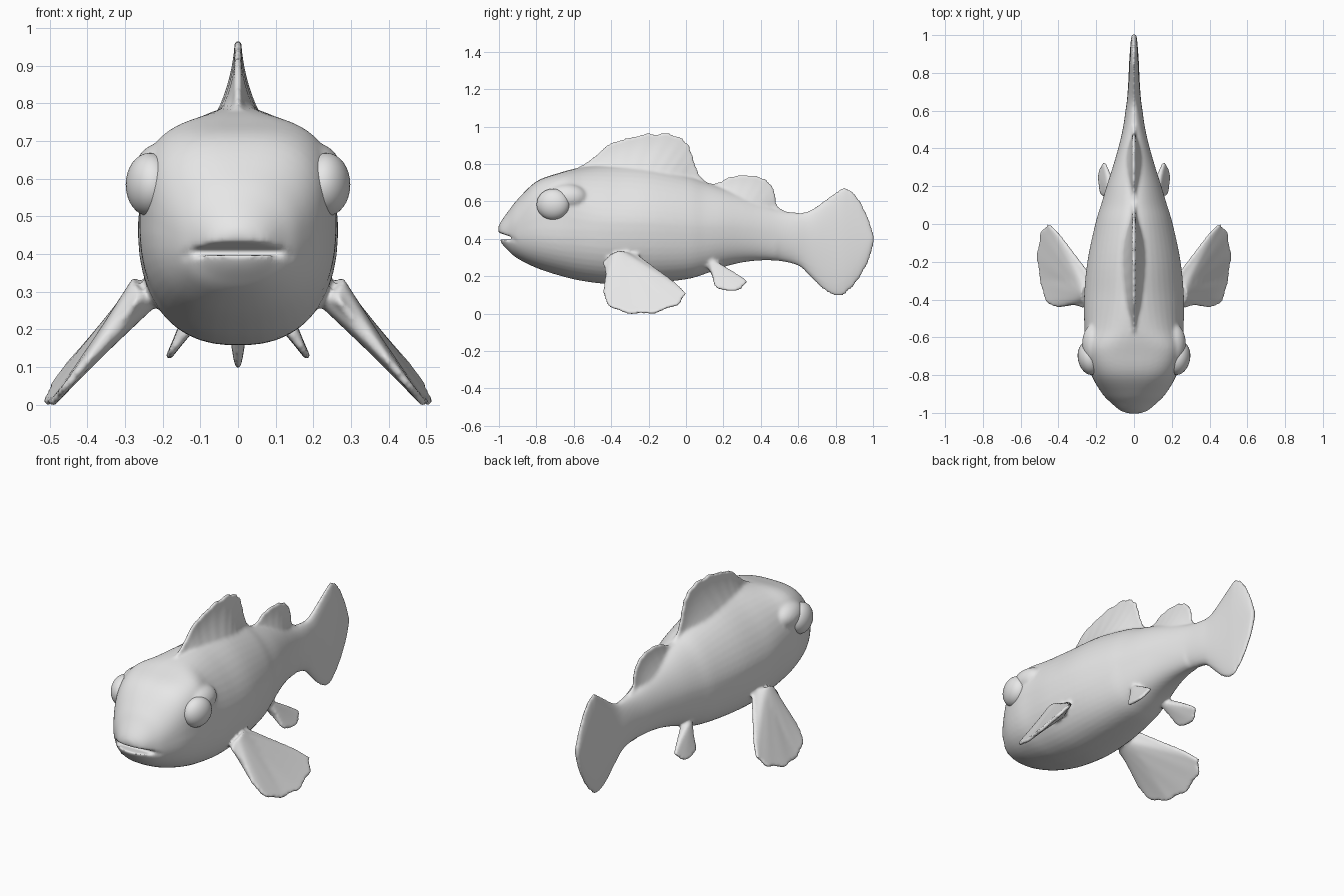
import bpy, bmesh, math
from mathutils import Vector

if "Cube" in bpy.data.objects:
    bpy.data.objects.remove(bpy.data.objects["Cube"])

grey = bpy.data.materials.new("plain_grey")
grey.diffuse_color = (0.8, 0.8, 0.8, 1)
grey.use_nodes = True
grey.node_tree.nodes["Principled BSDF"].inputs["Base Color"].default_value = grey.diffuse_color


def spline(points, steps):
    """Catmull-Rom curve through tuples of any length."""
    pts = [Vector(p) for p in points]
    pts = [pts[0] * 2 - pts[1]] + pts + [pts[-1] * 2 - pts[-2]]
    out = []
    for i in range(1, len(pts) - 2):
        a, b, c, d = pts[i - 1:i + 3]
        for k in range(steps):
            t = k / steps
            out.append(0.5 * (2 * b + (c - a) * t + (2 * a - 5 * b + 4 * c - d) * t * t
                              + (3 * b - a - 3 * c + d) * t ** 3))
    return out + [pts[-2]]


def finish(name, bm):
    bmesh.ops.remove_doubles(bm, verts=bm.verts, dist=0.0002)
    bmesh.ops.recalc_face_normals(bm, faces=bm.faces)
    me = bpy.data.meshes.new(name)
    bm.to_mesh(me)
    bm.free()
    ob = bpy.data.objects.new(name, me)
    bpy.context.collection.objects.link(ob)
    me.materials.append(grey)
    return ob


def bridge(bm, rings):
    """Skin closed rings of vertices and cap both ends."""
    n = len(rings[0])
    for a, b in zip(rings, rings[1:]):
        for i in range(n):
            j = (i + 1) % n
            bm.faces.new((a[i], a[j], b[j], b[i]))
    bm.faces.new(rings[0])
    bm.faces.new(rings[-1])


# Body and tail: y, top z, bottom z, half width, squareness of the upper half
stations = [
    (-1.004, 0.465, 0.425, 0.025, 2.0), (-0.988, 0.495, 0.38, 0.072, 2.0),
    (-0.95, 0.548, 0.336, 0.118, 2.1), (-0.9, 0.612, 0.295, 0.167, 2.3),
    (-0.8, 0.707, 0.245, 0.226, 3.0), (-0.68, 0.752, 0.205, 0.257, 3.4),
    (-0.56, 0.782, 0.176, 0.262, 2.2), (-0.4, 0.795, 0.158, 0.265, 1.7),
    (-0.2, 0.785, 0.163, 0.247, 1.65), (0.0, 0.74, 0.184, 0.205, 1.7),
    (0.1, 0.705, 0.212, 0.175, 1.7), (0.2, 0.672, 0.249, 0.145, 1.75),
    (0.3, 0.635, 0.274, 0.113, 1.8), (0.4, 0.592, 0.285, 0.084, 1.9),
    (0.5, 0.555, 0.281, 0.06, 2.0), (0.6, 0.54, 0.256, 0.045, 2.0),
    (0.66, 0.552, 0.203, 0.037, 2.0), (0.74, 0.606, 0.125, 0.031, 2.0),
    (0.8, 0.65, 0.094, 0.028, 2.0), (0.85, 0.674, 0.104, 0.026, 2.0),
    (0.91, 0.633, 0.165, 0.022, 2.0), (0.96, 0.548, 0.245, 0.018, 2.0),
    (0.988, 0.475, 0.315, 0.015, 2.0), (1.004, 0.42, 0.38, 0.012, 2.0)]
SIDES = 48
bm = bmesh.new()
rings = []
for y, top, low, half, square in spline(stations, 5):
    mid, b = (top + low) / 2, (top - low) / 2
    if y > 0.83:                       # scalloped tail edge
        b *= 1 + 0.014 * math.sin(y * 150)
    ring = []
    for i in range(SIDES):
        a = 2 * math.pi * (i + 0.5) / SIDES
        c, s = math.cos(a), math.sin(a)
        n = square if s > 0 else (2.4 if y < 0.5 else 2.0)
        x = math.copysign(abs(c) ** (2 / n), c) * half
        z = math.copysign(abs(s) ** (2 / n), s) * b + mid
        ring.append(bm.verts.new((x, y, z)))
    rings.append(ring)
bridge(bm, rings)
body = finish("body", bm)

# Mouth: a narrow slot cut between the lips
bm = bmesh.new()
wedge = [(-1.06, 0.452), (-1.06, 0.4), (-0.95, 0.396), (-0.862, 0.37), (-0.93, 0.41)]
bridge(bm, [[bm.verts.new((x, y, z)) for y, z in wedge] for x in (-0.3, 0.3)])
cutter = finish("mouth_cutter", bm)
cutter.hide_render = True
cut = body.modifiers.new("mouth", 'BOOLEAN')
cut.operation, cut.object, cut.solver = 'DIFFERENCE', cutter, 'EXACT'
bpy.context.view_layer.objects.active = body
bpy.ops.object.modifier_apply(modifier="mouth")
bpy.data.objects.remove(cutter)


def fin(name, root, outline, place, normal, thick, edge, waves, power=2.0):
    """Fan from a root line to an outline, thick at the root and thin at the rim."""
    normal = Vector(normal).normalized()
    a, b = Vector(root[0]), Vector(root[1])
    tips = spline(outline, 7)
    bm = bmesh.new()
    rings, rows = [], 9
    for i, tip in enumerate(tips):
        s = i / (len(tips) - 1)
        base = a.lerp(b, s)
        tip = base + (tip - base) * (1.02 + 0.016 * math.sin(s * waves * 2 * math.pi)
                                     * math.sin(math.pi * s))
        bulge = max(math.sin(math.pi * s), 0) ** 0.6
        front, back = [], []
        for r in range(rows + 1):
            t = r / rows
            p = Vector(place(*base.lerp(tip, t)))
            w = normal * (thick * (1 - t) ** power * bulge + edge * (1.4 - t)
                          * (0.5 + 0.5 * bulge) + 0.004)
            front.append(bm.verts.new(p + w))
            back.append(bm.verts.new(p - w))
        rings.append(front + back[::-1])
    bridge(bm, rings)
    return finish(name, bm)


def ball(name, loc, size, turn):
    bpy.ops.mesh.primitive_uv_sphere_add(segments=32, ring_count=16, radius=1,
                                         location=loc, rotation=(0, 0, turn))
    ob = bpy.context.object
    ob.name = name
    ob.scale = size
    ob.data.materials.append(grey)
    bpy.ops.object.shade_smooth()
    return ob


# Fins along the back
flat = lambda y, z: (0, y, z)
parts = [
    fin("front_dorsal_fin", [(-0.58, 0.72), (0.1, 0.64)],
        [(-0.6, 0.765), (-0.5, 0.832), (-0.42, 0.9), (-0.35, 0.925), (-0.22, 0.955),
         (-0.08, 0.955), (0.0, 0.912), (0.03, 0.85), (0.06, 0.765), (0.1, 0.71), (0.17, 0.67)],
        flat, (1, 0, 0), 0.09, 0.011, 13),
    fin("rear_dorsal_fin", [(0.12, 0.62), (0.46, 0.5)],
        [(0.09, 0.69), (0.17, 0.7), (0.23, 0.73), (0.31, 0.74), (0.39, 0.729),
         (0.44, 0.702), (0.475, 0.65), (0.485, 0.585), (0.54, 0.535)],
        flat, (1, 0, 0), 0.05, 0.01, 9)]

# Paired fins, brows and eyes
for side, label in ((1, "right"), (-1, "left")):
    parts.append(fin(
        label + "_pectoral_fin", [(-0.42, 0.295), (-0.31, 0.315)],
        [(-0.445, 0.275), (-0.43, 0.21), (-0.44, 0.11), (-0.4, 0.04), (-0.3, 0.01),
         (-0.2, 0.01), (-0.08, 0.04), (-0.018, 0.09), (-0.018, 0.125), (-0.08, 0.18),
         (-0.18, 0.255), (-0.27, 0.325)],
        lambda y, z: (side * (0.255 + (0.29 - z) * 0.83 + max(0, y + 0.3) * 0.14), y, z),
        (side, 0, 0.83), 0.028, 0.012, 9, 1.4))
    parts.append(fin(
        label + "_pelvic_fin", [(0.11, 0.275), (0.15, 0.275)],
        [(0.1, 0.265), (0.14, 0.21), (0.15, 0.155), (0.2, 0.127), (0.27, 0.13),
         (0.315, 0.158), (0.315, 0.182), (0.25, 0.225), (0.18, 0.264), (0.15, 0.28)],
        lambda y, z: (side * (0.185 - (z - 0.125) * 0.6), y, z),
        (side, 0, 0.6), 0.02, 0.01, 5, 1.4))
    parts.append(ball(label + "_brow", (side * 0.198, -0.64, 0.622),
                      (0.076, 0.115, 0.074), side * -0.1))
    ball(label + "_eye", (side * 0.235, -0.71, 0.584), (0.062, 0.09, 0.084), side * -0.2)

# Blend body, fins and brows into one soft skin
bpy.ops.object.select_all(action='DESELECT')
for ob in parts + [body]:
    ob.select_set(True)
bpy.context.view_layer.objects.active = body
bpy.ops.object.join()
skin = body.modifiers.new("skin", 'REMESH')
skin.mode, skin.voxel_size, skin.use_smooth_shade = 'VOXEL', 0.009, True
soften = body.modifiers.new("soften", 'SMOOTH')
soften.factor, soften.iterations = 0.5, 6
for name in ("skin", "soften"):
    bpy.ops.object.modifier_apply(modifier=name)
bpy.ops.object.shade_smooth()
